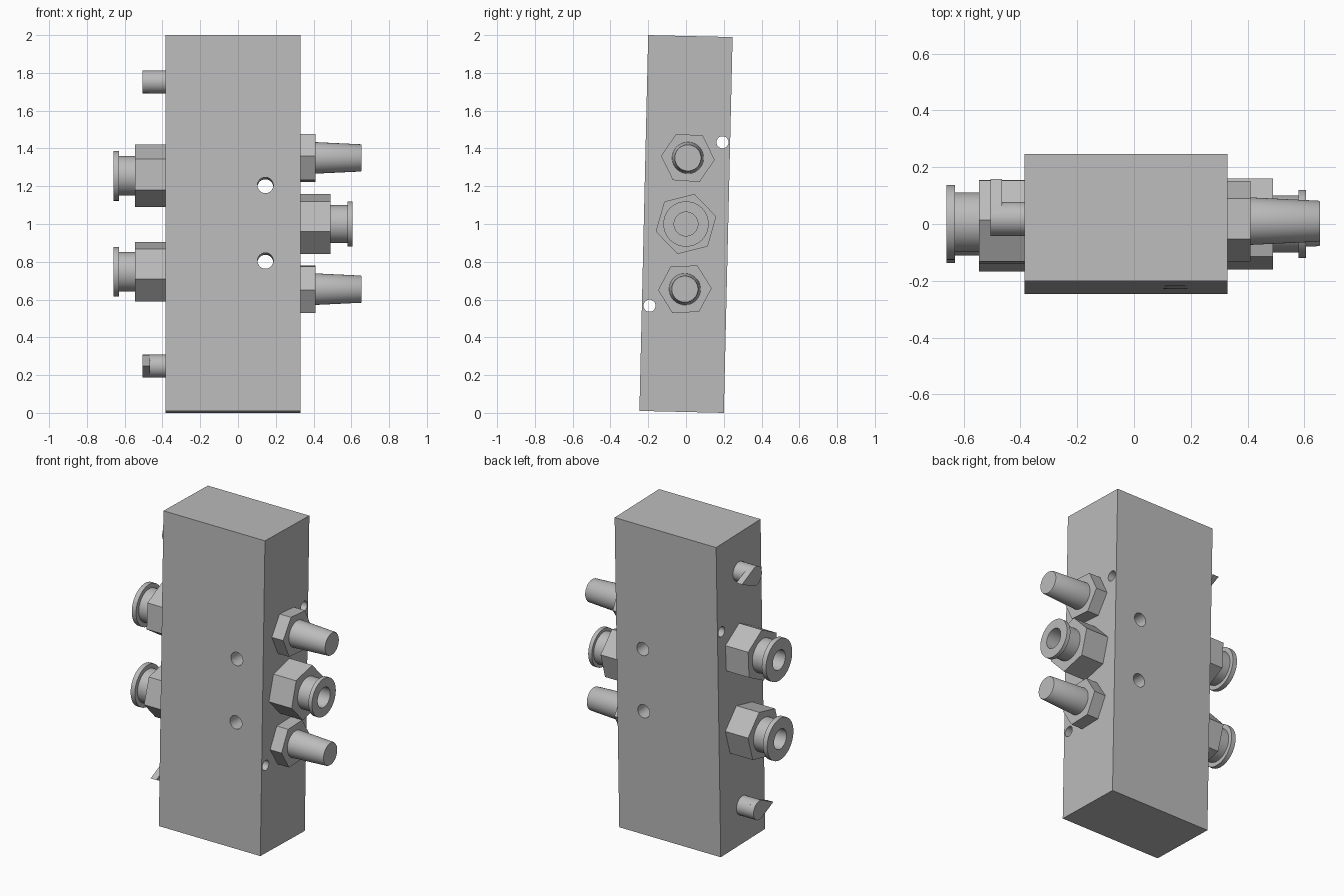
import bpy, bmesh, math
from mathutils import Matrix, Vector

if "Cube" in bpy.data.objects:
    bpy.data.objects.remove(bpy.data.objects["Cube"])

grey = bpy.data.materials.new("metal grey")
grey.diffuse_color = (0.5, 0.5, 0.5, 1)
grey.use_nodes = True
grey.node_tree.nodes["Principled BSDF"].inputs["Base Color"].default_value = grey.diffuse_color

# Whole valve leans slightly about the x axis
TILT = Matrix.Translation((0, 0, 1)) @ Matrix.Rotation(math.radians(-1.34), 4, 'X')


def make(name, bm, smooth=False):
    bmesh.ops.remove_doubles(bm, verts=bm.verts, dist=1e-5)
    bmesh.ops.recalc_face_normals(bm, faces=bm.faces)
    me = bpy.data.meshes.new(name)
    bm.to_mesh(me)
    bm.free()
    ob = bpy.data.objects.new(name, me)
    bpy.context.collection.objects.link(ob)
    me.materials.append(grey)
    if smooth:
        bpy.ops.object.select_all(action='DESELECT')
        bpy.context.view_layer.objects.active = ob
        ob.select_set(True)
        bpy.ops.object.shade_smooth_by_angle(angle=math.radians(30))
    return ob


def prism(name, outline, x0, x1, smooth=False):
    """Extrude a (y, z) outline along x."""
    bm = bmesh.new()
    f = bm.faces.new([bm.verts.new((x0, y, z)) for y, z in outline])
    ext = bmesh.ops.extrude_face_region(bm, geom=[f])
    bmesh.ops.translate(bm, vec=(x1 - x0, 0, 0),
                        verts=[v for v in ext['geom'] if isinstance(v, bmesh.types.BMVert)])
    return make(name, bm, smooth)


def hexagon(name, y, z, r, turn, x0, x1):
    angles = [math.radians(turn + 60 * k) for k in range(6)]
    return prism(name, [(y + r * math.cos(a), z + r * math.sin(a)) for a in angles], x0, x1)


def lathe(name, y, z, profile):
    """Spin an (x, radius) profile about an axis parallel to x."""
    bm = bmesh.new()
    vs = [bm.verts.new((x, y, z + r)) for x, r in profile]
    es = [bm.edges.new(p) for p in zip(vs, vs[1:])]
    bmesh.ops.spin(bm, geom=vs + es, cent=(0, y, z), axis=(1, 0, 0),
                   angle=math.tau, steps=48, use_duplicate=False)
    return make(name, bm, True)


# Valve body
bm = bmesh.new()
bmesh.ops.create_cube(bm, size=1)
bmesh.ops.scale(bm, vec=(0.715, 0.447, 1.99), verts=bm.verts)
bmesh.ops.translate(bm, vec=(-0.0275, 0, 0), verts=bm.verts)
bm.transform(TILT)
body = make("valve_body", bm)

# Mounting holes: two front to back, two side to side
holes = [((0.145, 0, s * 0.2), 0.042, 'X') for s in (1, -1)]
holes += [((0, s * 0.183, s * 0.437), 0.032, 'Y') for s in (1, -1)]
bm = bmesh.new()
for pos, r, axis in holes:
    m = TILT @ Matrix.Translation(pos) @ Matrix.Rotation(math.pi / 2, 4, axis)
    bmesh.ops.create_cone(bm, cap_ends=True, segments=40, radius1=r, radius2=r, depth=2, matrix=m)
cutter = make("hole_cutter", bm)
cutter.hide_render = True
mod = body.modifiers.new("holes", 'BOOLEAN')
mod.object = cutter
mod.solver = 'EXACT'
bpy.context.view_layer.objects.active = body
bpy.ops.object.modifier_apply(modifier=mod.name)
bpy.data.objects.remove(cutter)
bpy.ops.object.select_all(action='DESELECT')
body.select_set(True)
bpy.ops.object.shade_smooth_by_angle(angle=math.radians(30))


# Push-in fittings: hex nut, neck and bored flange
def fitting(name, y, z, turn, side, base, nut, rim, end, neck_r, rim_r):
    hexagon(name + "_nut", y, z, 0.165, turn, side * (base - 0.01), side * nut)
    lathe(name + "_collar", y, z, [(side * x, r) for x, r in (
        (nut - 0.01, 0), (nut - 0.01, neck_r), (rim, neck_r), (rim, rim_r),
        (end, rim_r), (end, 0.063), (nut + 0.005, 0.063), (nut + 0.005, 0))])


fitting("inlet", 0, 1.0, 14, 1, 0.33, 0.49, 0.58, 0.605, 0.1, 0.12)
fitting("upper_outlet", 0.006, 1.255, 27, -1, 0.385, 0.545, 0.63, 0.66, 0.105, 0.132)
fitting("lower_outlet", -0.006, 0.747, 13, -1, 0.385, 0.545, 0.63, 0.66, 0.105, 0.132)

# Tapered exhaust mufflers with hex nuts
for name, y, z, turn in (("upper_muffler", 0.01, 1.35, -4), ("lower_muffler", -0.006, 0.655, 2)):
    hexagon(name + "_nut", y, z, 0.142, turn, 0.32, 0.41)
    lathe(name, y, z, [(0.4, 0), (0.4, 0.084), (0.65, 0.072), (0.655, 0.069), (0.655, 0)])

# Override pins with teardrop pointer heads
for name, s in (("upper_override", 1), ("lower_override", -1)):
    y, z = s * 0.018, 1 + s * 0.752
    lathe(name + "_pin", y, z, [(-0.37, 0), (-0.37, 0.06), (-0.47, 0.06), (-0.47, 0)])
    r, tip = 0.06, 0.14
    a0 = math.acos(r / tip)
    arc = [a0 + (math.tau - 2 * a0) * k / 28 for k in range(29)]
    outline = [(y + s * tip, z)] + [(y + s * r * math.cos(a), z + r * math.sin(a)) for a in arc]
    prism(name + "_pointer", outline, -0.465, -0.505, True)
